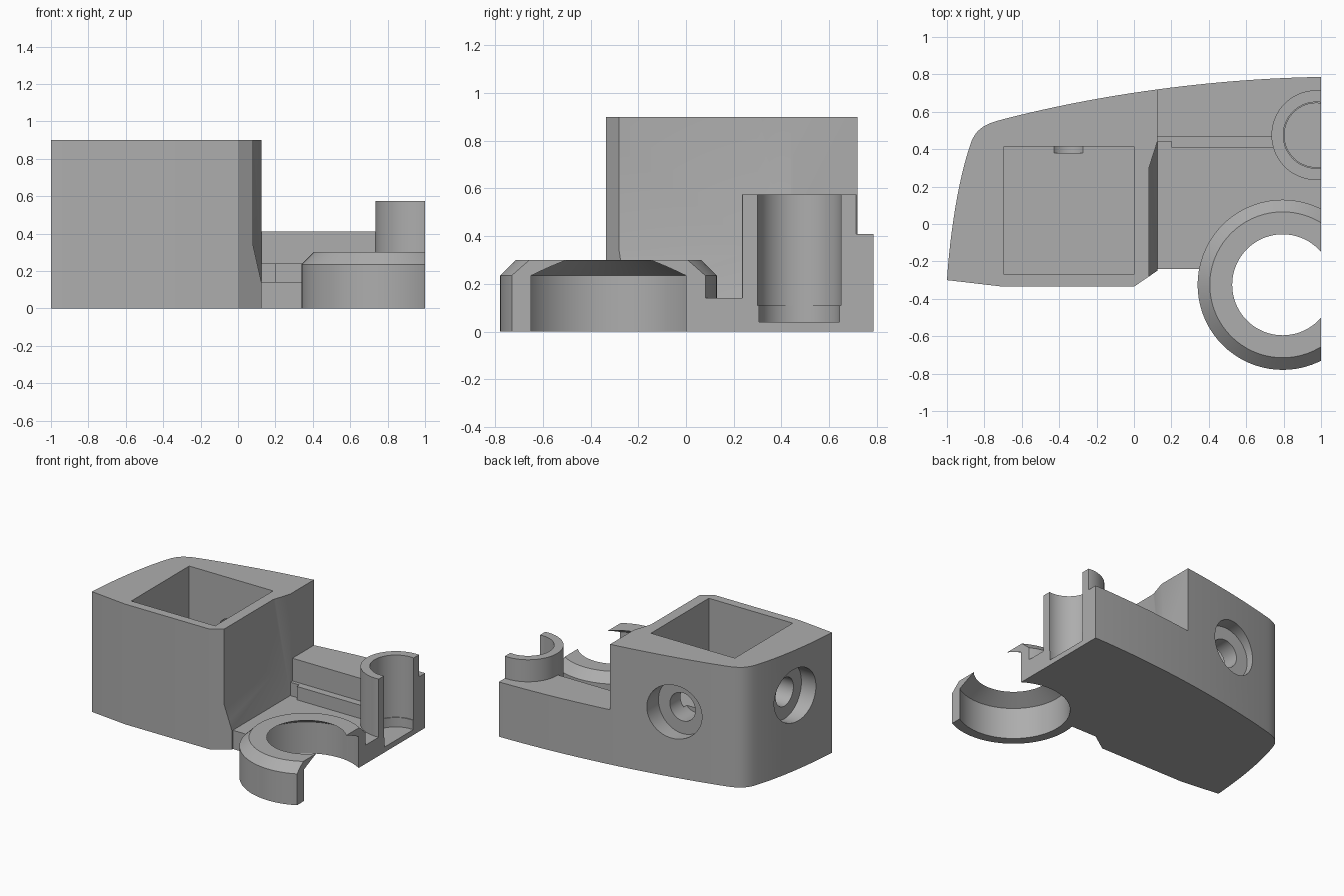
import bpy, bmesh, math
from mathutils import Vector, Matrix
from mathutils.geometry import interpolate_bezier

cube = bpy.data.objects.get("Cube")
if cube:
    bpy.data.objects.remove(cube, do_unlink=True)

grey = bpy.data.materials.new("warm_grey_plastic")
grey.use_nodes = True
GREY = (0.42, 0.42, 0.42, 1)
grey.diffuse_color = GREY
grey.node_tree.nodes["Principled BSDF"].inputs["Base Color"].default_value = GREY


def finish(name, bm):
    bmesh.ops.recalc_face_normals(bm, faces=bm.faces)
    mesh = bpy.data.meshes.new(name)
    bm.to_mesh(mesh)
    bm.free()
    mesh.materials.append(grey)
    obj = bpy.data.objects.new(name, mesh)
    bpy.context.collection.objects.link(obj)
    return obj


def loft(name, loops):
    """Skin matching loops and cap both ends."""
    bm = bmesh.new()
    rows = [[bm.verts.new(p) for p in loop] for loop in loops]
    n = len(rows[0])
    for a, b in zip(rows, rows[1:]):
        for i in range(n):
            j = (i + 1) % n
            bm.faces.new((a[i], a[j], b[j], b[i]))
    bm.faces.new(rows[0])
    bm.faces.new(rows[-1])
    return finish(name, bm)


def prism(name, outline, z0, z1):
    return loft(name, [[(x, y, z) for x, y in outline] for z in (z0, z1)])


def lathe(name, profile, centre, turn=None, seg=72):
    """Revolve (radius, height) pairs about an axis through centre."""
    m = Matrix.Translation(centre) @ (turn or Matrix.Identity(4))
    ang = [2 * math.pi * i / seg for i in range(seg)]
    return loft(name, [[m @ Vector((r * math.cos(a), r * math.sin(a), h)) for a in ang]
                       for r, h in profile])


def box(name, lo, hi):
    x0, y0, z0 = lo
    x1, y1, z1 = hi
    return prism(name, [(x0, y0), (x1, y0), (x1, y1), (x0, y1)], z0, z1)


def combine(obj, other, operation):
    mod = obj.modifiers.new("combine", 'BOOLEAN')
    mod.operation = operation
    mod.solver = 'EXACT'
    mod.object = other
    deps = bpy.context.evaluated_depsgraph_get()
    mesh = bpy.data.meshes.new_from_object(obj.evaluated_get(deps))
    obj.modifiers.clear()
    obj.data = mesh
    bpy.data.objects.remove(other, do_unlink=True)


def curve(a, h1, h2, b, n):
    pts = interpolate_bezier(*[Vector((*p, 0)) for p in (a, h1, h2, b)], n)
    return [(p.x, p.y) for p in pts]


# Body outline: curved back, rounded corner, bowed end, straight front
back = curve((1.1, 0.787), (0.55, 0.787), (-0.1, 0.715), (-0.7, 0.56), 28)
corner = curve((-0.7, 0.56), (-0.8, 0.535), (-0.84, 0.51), (-0.87, 0.44), 10)
end = curve((-0.87, 0.44), (-0.93, 0.27), (-0.98, 0), (-1, -0.3), 14)
front = [(-0.7, -0.335), (0, -0.335), (0.125, -0.25), (0.125, -0.24), (1.1, -0.24)]
body = prism("bracket_body", back + corner[1:] + end[1:] + front, 0, 0.9)

# Stepped platform beside the housing
steps = [(-0.9, 0.14), (0.41, 0.14), (0.41, 0.24), (0.465, 0.24),
         (0.465, 0.41), (0.9, 0.41), (0.9, 1), (-0.9, 1)]
combine(body, loft("step_cutter", [[(x, y, z) for y, z in steps] for x in (0.125, 1.3)]),
        'DIFFERENCE')

# Relief on the housing wall, flaring out toward its foot
bm = bmesh.new()
for z in (0.34, 1):
    for x, y in ((0.08, -0.6), (0.08, 0.3), (0.125, 0.44)):
        bm.verts.new((x, y, z))
for z in (0.14, 1):
    for x, y in ((0.125, -0.6), (0.125, 0.44), (0.2, -0.6), (0.2, 0.44)):
        bm.verts.new((x, y, z))
bmesh.ops.remove_doubles(bm, verts=bm.verts, dist=0.0001)
hull = bmesh.ops.convex_hull(bm, input=bm.verts)
loose = [v for v in bm.verts if not v.link_faces]
bmesh.ops.delete(bm, geom=loose, context='VERTS')
combine(body, finish("relief_cutter", bm), 'DIFFERENCE')

# Square pocket
combine(body, box("pocket_cutter", (-0.695, -0.27, 0.42), (0, 0.415, 1.1)), 'DIFFERENCE')

# Counterbored screw holes through the back and the end
to_back = Matrix.Rotation(-math.pi / 2, 4, 'X')
to_end = Matrix.Rotation(-math.pi / 2, 4, 'Y')
for centre, turn, seat in (((-0.35, 0.38, 0.49), to_back, 0.16),
                           ((-0.665, 0.07, 0.56), to_end, 0.2)):
    combine(body, lathe("screw_cutter", [(0.105, 0), (0.105, seat), (0.2, seat), (0.2, 0.7)],
                        centre, turn), 'DIFFERENCE')

# Chamfered ring with a tapered lip
RING = (0.795, -0.325, 0)
combine(body, lathe("ring", [(0.455, 0), (0.455, 0.235), (0.39, 0.3)], RING), 'UNION')
combine(body, lathe("ring_cutter", [(0.384, -0.1), (0.384, 0.235), (0.27, 0.3), (0.27, 0.5)],
                    RING), 'DIFFERENCE')

# Half-round post with a blind bore
POST = (0.975, 0.475, 0)
combine(body, lathe("post", [(0.24, 0.02), (0.24, 0.575)], POST), 'UNION')
combine(body, lathe("post_cutter", [(0.171, 0.04), (0.171, 0.11), (0.177, 0.11), (0.177, 0.8)],
                    POST), 'DIFFERENCE')

# Flat mating face
combine(body, box("trim_cutter", (1, -1, -0.5), (2, 1, 1.5)), 'DIFFERENCE')

bpy.ops.object.select_all(action='DESELECT')
body.select_set(True)
bpy.context.view_layer.objects.active = body
bpy.ops.object.shade_smooth_by_angle(angle=math.radians(25))
